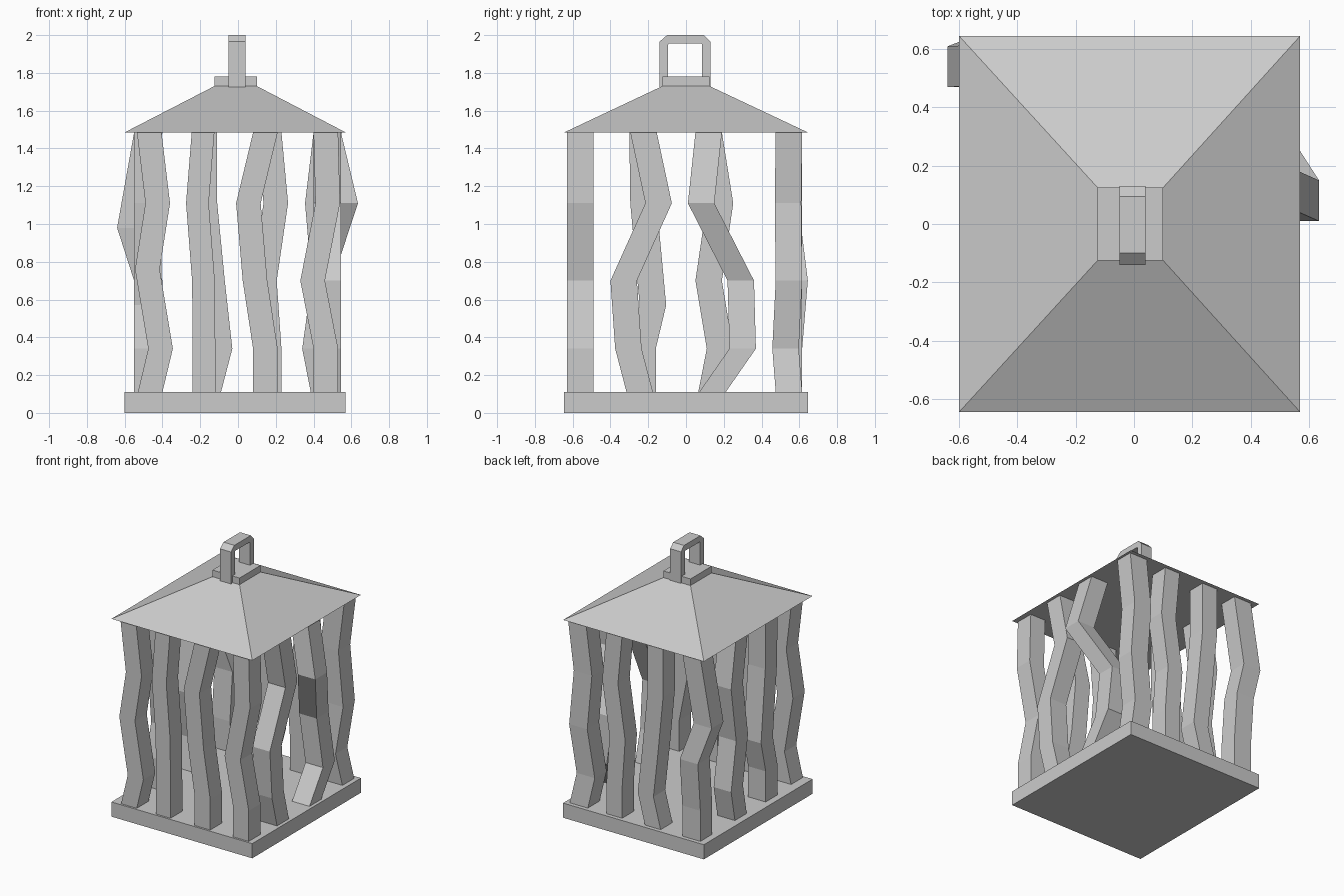
import bpy, bmesh

if "Cube" in bpy.data.objects:
    bpy.data.objects.remove(bpy.data.objects["Cube"])

def make_mesh(name, verts, faces):
    me = bpy.data.meshes.new(name)
    me.from_pydata(verts, [], faces)
    bm = bmesh.new()
    bm.from_mesh(me)
    bmesh.ops.recalc_face_normals(bm, faces=bm.faces)
    bm.to_mesh(me)
    bm.free()
    ob = bpy.data.objects.new(name, me)
    bpy.context.collection.objects.link(ob)
    return ob

def stack(name, rings):
    """Closed four-sided column; each ring is (x0, x1, y0, y1, z)."""
    verts = [p for x0, x1, y0, y1, z in rings
             for p in ((x0, y0, z), (x1, y0, z), (x1, y1, z), (x0, y1, z))]
    n = len(rings)
    faces = [(0, 3, 2, 1), tuple(range(4 * n - 4, 4 * n))]
    for r in range(n - 1):
        for i in range(4):
            j = (i + 1) % 4
            faces.append((4*r + i, 4*r + j, 4*r + 4 + j, 4*r + 4 + i))
    return make_mesh(name, verts, faces)

# Base slab, roof and cap
stack("base", [(-.60, .57, -.645, .645, 0), (-.60, .57, -.645, .645, .11)])
stack("roof", [(-.60, .57, -.645, .645, 1.485), (-.125, .10, -.125, .125, 1.73)])
stack("roof_cap", [(-.125, .10, -.125, .125, 1.725), (-.125, .10, -.125, .125, 1.78)])

# Crooked bars: left/low edge position at each height, bottom to top
Z = (.11, .34, .70, 1.11, 1.485)

def bar(name, xs, ys, heights=Z, wx=.13, wy=.14):
    xs = xs if isinstance(xs, tuple) else (xs,) * 5
    ys = ys if isinstance(ys, tuple) else (ys,) * 5
    stack(name, [(x, x + wx, y, y + wy, z) for x, y, z in zip(xs, ys, heights)])

FRONT, BACK = -.63, .475
bar("front_bar_1", (-.53, -.475, -.545, -.49, -.535), FRONT, (.11, .34, .76, 1.11, 1.485))
bar("front_bar_2", (-.24, -.24, -.243, -.275, -.245), FRONT, wx=.12)
bar("front_bar_3", (.08, .08, .025, -.01, .08), FRONT)
bar("front_bar_4", (.40, .40, .33, .41, .40), FRONT)
bar("back_bar_1", (-.55, -.55, -.55, -.64, -.55), (.475, .475, .505, .47, .475),
    (.11, .34, .70, .98, 1.485), wx=.15)
bar("back_bar_2", (-.22, -.16, -.20, -.24, -.24), BACK)
bar("back_bar_3", (.10, .10, .075, .135, .10), BACK)
bar("back_bar_4", (.385, .34, .39, .355, .40), (.475, .457, .475, .47, .475), wx=.15)
bar("right_bar_1", .40, (-.315, -.375, -.40, -.215, -.295), wx=.145)
bar("right_bar_2", (.40, .40, .355, .49, .40), (.07, .23, .22, .01, .05), wx=.145)
bar("left_bar_1", -.55, (-.30, -.30, -.245, -.295, -.30), (.11, .34, .57, 1.11, 1.485), wx=.145)
bar("left_bar_2", -.55, (.065, .11, .05, .11, .05), wx=.145)

# Handle loop: outer and inner outlines joined across its width
outer = [(-.14, 1.725), (-.14, 1.965), (-.10, 2.0), (.095, 2.0), (.13, 1.965), (.13, 1.725)]
inner = [(-.095, 1.725), (-.095, 1.95), (-.09, 1.955), (.08, 1.955), (.085, 1.95), (.085, 1.725)]
verts = [(x, y, z) for x in (-.05, .04) for y, z in outer + inner]
faces = [(0, 6, 18, 12), (5, 11, 23, 17)]
for i in range(5):
    faces += [(i, i + 1, i + 7, i + 6), (i + 12, i + 13, i + 19, i + 18),
              (i, i + 1, i + 13, i + 12), (i + 6, i + 7, i + 19, i + 18)]
make_mesh("handle", verts, faces)
